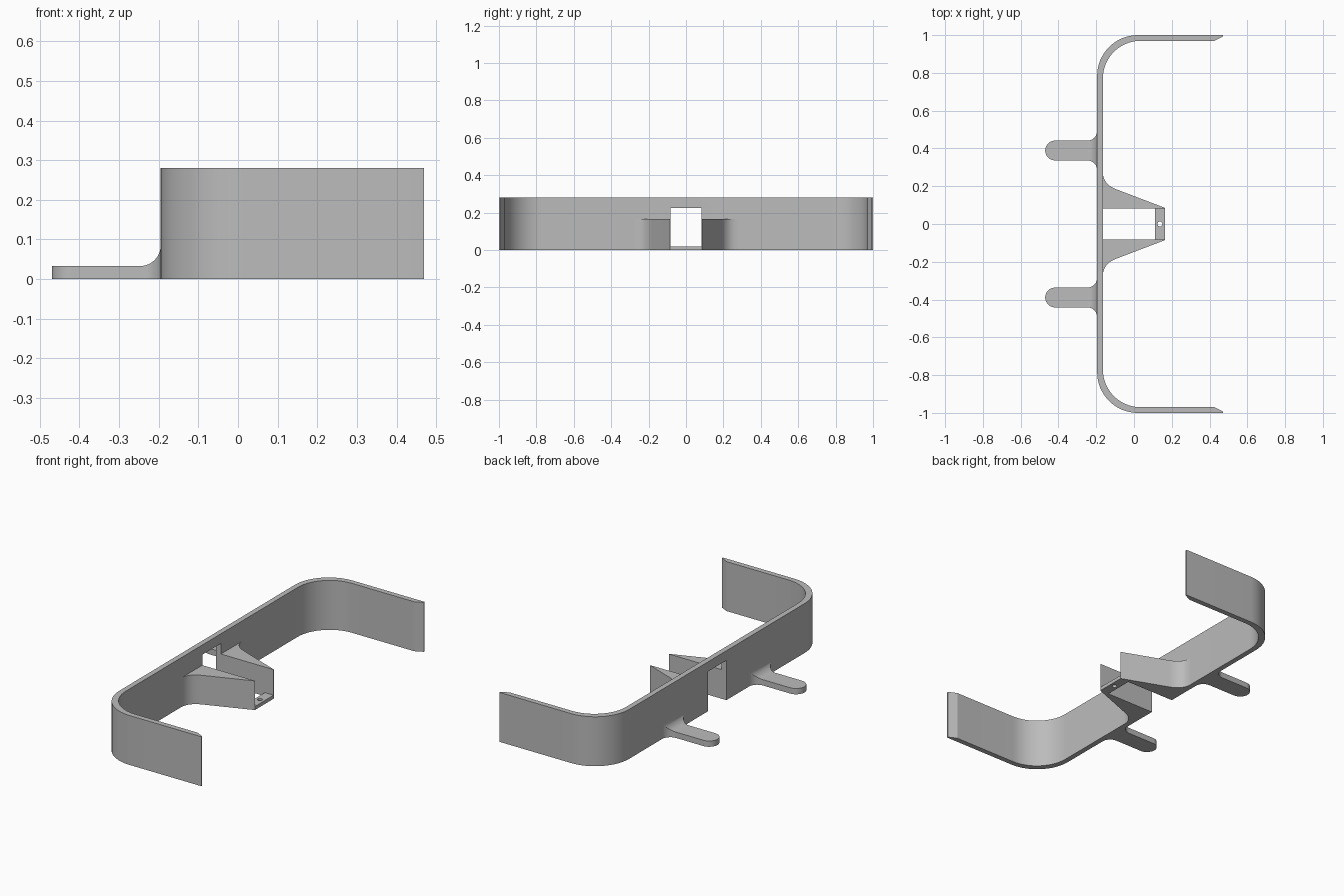
import bpy, bmesh, math
from mathutils import Vector

cube = bpy.data.objects.get("Cube")
if cube:
    bpy.data.objects.remove(cube)

grey = bpy.data.materials.new("light_grey")
grey.use_nodes = True
grey.diffuse_color = (0.5, 0.5, 0.5, 1)
grey.node_tree.nodes["Principled BSDF"].inputs["Base Color"].default_value = (0.5, 0.5, 0.5, 1)


def finish(bm, name):
    bmesh.ops.recalc_face_normals(bm, faces=bm.faces)
    mesh = bpy.data.meshes.new(name)
    bm.to_mesh(mesh)
    bm.free()
    mesh.materials.append(grey)
    obj = bpy.data.objects.new(name, mesh)
    bpy.context.collection.objects.link(obj)
    return obj


def prism(name, outline, z0, z1):
    bm = bmesh.new()
    face = bm.faces.new([bm.verts.new((x, y, z0)) for x, y in outline])
    top = bmesh.ops.extrude_face_region(bm, geom=[face])["geom"]
    verts = [v for v in top if isinstance(v, bmesh.types.BMVert)]
    bmesh.ops.translate(bm, vec=(0, 0, z1 - z0), verts=verts)
    return finish(bm, name)


def rect(x0, x1, y):
    return [(x0, -y), (x1, -y), (x1, y), (x0, y)]


def arc(cx, cy, r, a0, a1, n=16):
    angles = [math.radians(a0 + (a1 - a0) * i / n) for i in range(n + 1)]
    return [(cx + r * math.cos(a), cy + r * math.sin(a)) for a in angles]


def activate(obj):
    bpy.ops.object.select_all(action='DESELECT')
    obj.select_set(True)
    bpy.context.view_layer.objects.active = obj


def cut(obj, cutter):
    mod = obj.modifiers.new("cut", 'BOOLEAN')
    mod.operation = 'DIFFERENCE'
    mod.solver = 'EXACT'
    mod.object = cutter
    activate(obj)
    bpy.ops.object.modifier_apply(modifier=mod.name)
    bpy.data.objects.remove(cutter)


def smooth(obj):
    activate(obj)
    bpy.ops.object.shade_smooth_by_angle(angle=math.radians(25))


# U-shaped band with chamfered tips and a central notch open at the bottom
WALL_OUT, WALL_IN, NOTCH = -0.195, -0.165, 0.083
outer = arc(0.02, 0.785, 0.215, 180, 90) + [(0.47, 1.0), (0.47, 0.992)]
inner = [(0.425, 0.97)] + arc(0.035, 0.77, 0.2, 90, 180)
half = outer + inner
band = prism("curved_band", half + [(x, -y) for x, y in reversed(half)], 0, 0.28)
cut(band, prism("notch_cutter", rect(-0.3, 0, NOTCH), -0.1, 0.225))
smooth(band)

# Tapered bracket arms, flared where they meet the band
p0, p1, p2 = Vector((WALL_IN, 0.275)), Vector((WALL_IN, 0.211)), Vector((-0.092, 0.183))
flare = [p0 * (1 - t) ** 2 + p1 * 2 * t * (1 - t) + p2 * t * t
         for t in (i / 10 for i in range(11))]
for side, s in (("front", -1), ("rear", 1)):
    outline = [(WALL_IN, NOTCH)] + [tuple(p) for p in flare] + [(0.165, 0.085), (0.165, NOTCH)]
    smooth(prism(side + "_bracket_arm", [(x, s * y) for x, y in outline], 0, 0.165))

# Drilled plate joining the arm tips
plate = prism("bracket_plate", rect(0.11, 0.165, NOTCH), 0, 0.02)
cut(plate, prism("hole_cutter", arc(0.137, 0, 0.013, 0, 337.5, 15), -0.1, 0.1))
smooth(plate)

# Flat hooks with rounded tips, filleted into the band sideways and upwards
HALF_W, THICK, FILLET = 0.0525, 0.033, 0.052
stations = []
for i in range(11):
    a = math.radians(90 * i / 10)
    stations.append((-0.47 + HALF_W * (1 - math.cos(a)), max(HALF_W * math.sin(a), 0.004), 0))
for i in range(11):
    a = math.radians(90 * i / 10)
    stations.append((WALL_OUT - FILLET * (1 - math.sin(a)), HALF_W, FILLET * (1 - math.cos(a))))
for side, s in (("front", -1), ("rear", 1)):
    bm = bmesh.new()
    loops = []
    for x, w, grow in stations:
        w, h, y = w + grow, THICK + grow, s * 0.389
        loops.append([bm.verts.new(c) for c in
                      ((x, y - w, 0), (x, y + w, 0), (x, y + w, h), (x, y - w, h))])
    for a, b in zip(loops, loops[1:]):
        for k in range(4):
            bm.faces.new((a[k], a[(k + 1) % 4], b[(k + 1) % 4], b[k]))
    bm.faces.new(loops[0])
    bm.faces.new(loops[-1])
    smooth(finish(bm, side + "_hook"))
